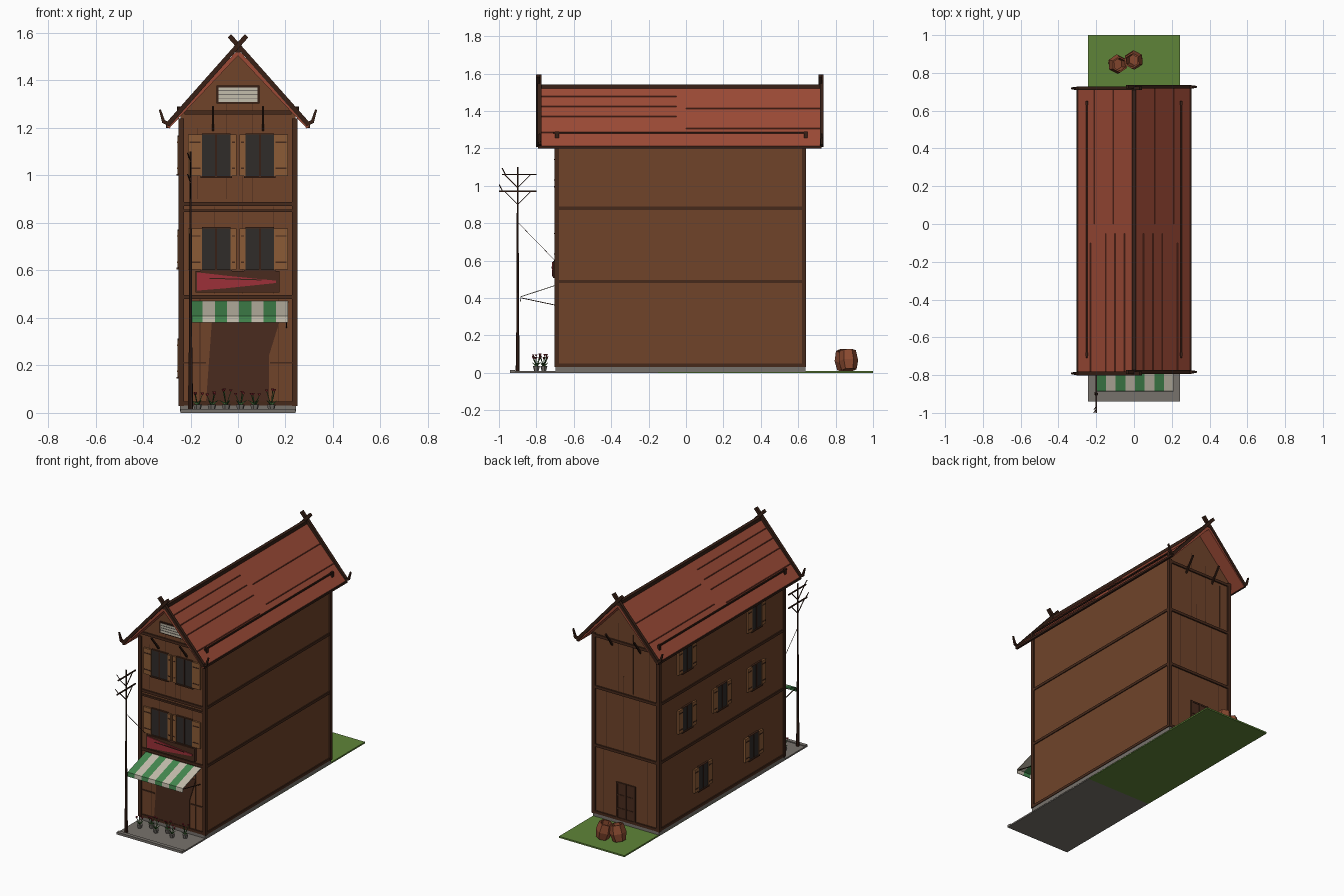
import bpy, bmesh, math, random
from mathutils import Vector, Matrix

if "Cube" in bpy.data.objects:
    bpy.data.objects.remove(bpy.data.objects["Cube"])

random.seed(4)


def mat(name, hexcol):
    m = bpy.data.materials.new(name)
    c = [int(hexcol[i:i + 2], 16) / 255 for i in (0, 2, 4)]
    m.diffuse_color = [((v + 0.055) / 1.055) ** 2.4 for v in c] + [1]
    m.use_nodes = True
    m.node_tree.nodes["Principled BSDF"].inputs["Base Color"].default_value = m.diffuse_color
    return m


WALL, BEAM, TRIM = mat("wall_wood", "70442a"), mat("beam_wood", "46291b"), mat("trim_wood", "372016")
ROOF, SEAM = mat("roof_red", "9c4a36"), mat("roof_seam", "6e3527")
SHUT, PANE, DOOR = mat("shutter_wood", "8b5b36"), mat("dark_pane", "302c2a"), mat("dark_door", "4a2b1e")
STONE, GRASS = mat("stone", "77726c"), mat("grass", "5f8438")
GREEN, CREAM = mat("awning_green", "44884f"), mat("cream", "c4bdac")
RED, LEAF, CRATE = mat("red", "9c3038"), mat("leaf", "3f6b35"), mat("barrel_wood", "8a4a30")


def finish(name, bm, m):
    bmesh.ops.recalc_face_normals(bm, faces=bm.faces)
    me = bpy.data.meshes.new(name)
    bm.to_mesh(me)
    bm.free()
    me.materials.append(m)
    ob = bpy.data.objects.new(name, me)
    bpy.context.collection.objects.link(ob)
    return ob


def box(name, x, y, z, m):
    bm = bmesh.new()
    size = (abs(x[1] - x[0]), abs(y[1] - y[0]), abs(z[1] - z[0]))
    mid = Vector((sum(x) / 2, sum(y) / 2, sum(z) / 2))
    bmesh.ops.create_cube(bm, size=1, matrix=Matrix.Translation(mid) @ Matrix.Diagonal((*size, 1)))
    return finish(name, bm, m)


def prism(name, pts, a, b, m, axis="y"):
    # profile in xz swept along y, or profile in yz swept along x
    bm = bmesh.new()
    put = (lambda p, t: (p[0], t, p[1])) if axis == "y" else (lambda p, t: (t, p[0], p[1]))
    f = bm.faces.new([bm.verts.new(put(p, a)) for p in pts])
    ext = bmesh.ops.extrude_face_region(bm, geom=[f])
    d = Vector((0, b - a, 0)) if axis == "y" else Vector((b - a, 0, 0))
    bmesh.ops.translate(bm, vec=d, verts=[v for v in ext["geom"] if isinstance(v, bmesh.types.BMVert)])
    return finish(name, bm, m)


def rod(name, p, q, r1, m, r2=None, sides=4):
    p, q = Vector(p), Vector(q)
    rot = (q - p).to_track_quat("Z", "Y").to_matrix().to_4x4()
    spin = Matrix.Rotation(math.pi / 4, 4, "Z")
    bm = bmesh.new()
    bmesh.ops.create_cone(bm, cap_ends=True, segments=sides, radius1=r1, radius2=r1 if r2 is None else r2,
                          depth=(q - p).length, matrix=Matrix.Translation((p + q) / 2) @ rot @ spin)
    return finish(name, bm, m)


# ground, kerb and foundation
box("pavement", (-.243, .243), (-.94, -.15), (0, .01), STONE)
box("lawn", (-.243, .243), (-.15, 1), (0, .01), GRASS)
box("kerb", (-.243, .243), (-.94, -.915), (0, .016), STONE)
box("foundation", (-.245, .245), (-.698, .638), (.005, .035), STONE)

# house body with gables
prism("house_body", [(-.243, .03), (.243, .03), (.243, 1.25), (0, 1.51), (-.243, 1.25)], -.692, .632, WALL)

# corner posts and floor beams
for s in (-1, 1):
    for y in (-.691, .631):
        box("corner_post", (s * .227, s * .251), (y - .011, y + .011), (.03, 1.24), BEAM)
    for z in (.04, .488, .88):
        box("side_beam", (s * .235, s * .249), (-.69, .63), (z - .009, z + .009), BEAM)
for y in (-.695, .635):
    for z in (.04, .488, .88, 1.225 if y > 0 else 1.265):
        w = .25 if z < 1.26 else .225
        box("gable_beam", (-w, w), (y - .006, y + .006), (z - .009, z + .009), BEAM)
box("front_beam", (-.24, .24), (-.701, -.69), (.845, .857), BEAM)

# plank joints on the two gable walls
for y in (-.692, .632):
    for x, z0, z1 in [(-.17, .9, 1.2), (-.05, .9, 1.3), (.06, .88, 1.35), (.15, .5, .87), (-.1, .5, .87),
                      (.02, .5, 1.0), (-.16, .04, .48), (.17, .04, .48)]:
        box("plank_joint", (x - .0015, x + .0015), (y - .0015, y + .0015), (z0, z1), BEAM)

# roof slabs, ridge, eaves
slope = lambda x: 1.53 - abs(x) * 1.065
prism("roof", [(-.30, 1.21), (0, 1.53), (.30, 1.21), (.29, 1.198), (0, 1.505), (-.29, 1.198)], -.79, .725, ROOF)
rod("ridge_beam", (0, -.792, 1.53), (0, .728, 1.53), .016, TRIM)
for s in (-1, 1):
    rod("eave_trim", (s * .297, -.79, 1.206), (s * .297, .725, 1.206), .010, TRIM)
    # snow guard
    rod("snow_guard", (s * .25, -.71, 1.283), (s * .25, .65, 1.283), .006, TRIM)
    for y in (-.69, .64):
        box("guard_foot", (s * .243, s * .257), (y - .01, y + .01), (1.25, 1.29), TRIM)
    # long roof seams
    for x, y0, y1 in [(.05, -.79, -.05), (.10, -.79, -.05), (.15, -.79, -.05), (.23, -.79, -.1),
                      (.21, 0, .72), (.11, 0, .72)]:
        rod("roof_seam", (s * x, y0, slope(x)), (s * x, y1, slope(x)), .003, SEAM)
    # crossed bargeboards with curled tips, and brackets under the overhang
    for y, wall, o in [(-.787, -.69, -.1), (.722, .63, .09)]:
        yy = y + s * .004
        rod("bargeboard", (-s * .036, yy, 1.588), (s * .297, yy, 1.213), .014, TRIM)
        rod("eave_curl", (s * .287, yy, 1.214), (s * .313, yy, 1.227), .011, TRIM)
        rod("eave_tip", (s * .312, yy, 1.222), (s * .329, yy, 1.277), .010, TRIM, .006)
        rod("gable_bracket", (s * .105, wall, 1.19), (s * .105, wall + o * .8, 1.29), .007, TRIM)


def window(on_front, u, z, inner, outer, w=.06, h=.087):
    # pane, centre bar, sill and shutters, on the front or on the left wall
    def piece(name, a, b, z0, z1, d, m):
        if on_front:
            box(name, (u + a, u + b), (-.69, -.692 - d), (z0, z1), m)
        else:
            box(name, (-.24, -.243 - d), (u + a, u + b), (z0, z1), m)
    piece("window_pane", -w, w, z - h, z + h, .008, PANE)
    piece("window_bar", -.004, .004, z - h, z + h, .012, TRIM)
    piece("window_sill", -w - .006, w + .006, z - h - .008, z - h, .015, BEAM)
    piece("window_head", -w, w, z + h, z + h + .005, .012, BEAM)
    for a, b in [(-w - inner, -w), (w, w + outer)]:
        piece("shutter", a, b, z - h, z + h, .012, SHUT)
        for k in (-.055, .055):
            piece("shutter_hinge", a + .006, b - .006, z + k - .003, z + k + .003, .014, BEAM)


for z in (.69, 1.085):
    window(True, -.092, z, .058, .025)
    window(True, .092, z, .025, .058)
for y, z in [(.345, 1.085), (-.39, 1.085), (.345, .69), (-.025, .69), (-.39, .69), (.176, .23), (-.36, .23)]:
    window(False, y, z, .045, .045, .05, .078)

# gable vent
box("vent_frame", (-.09, .09), (-.702, -.69), (1.303, 1.378), TRIM)
box("vent_panel", (-.083, .083), (-.705, -.69), (1.31, 1.371), CREAM)
for i in range(3):
    box("vent_slat", (-.083, .083), (-.707, -.70), (1.323 + i * .016, 1.327 + i * .016), STONE)

# shop front: doorway, side rails, sign board with pennant
prism("shop_doorway", [(-.135, .04), (.13, .04), (.13, .24), (.175, .385), (-.11, .385)], -.698, -.69, DOOR)
for s in (-1, 1):
    box("shop_rail", (s * .135, s * .235), (-.697, -.69), (.207, .215), BEAM)
box("sign_board", (-.18, .175), (-.712, -.69), (.508, .598), DOOR)
prism("sign_pennant", [(-.172, .515), (-.172, .592), (-.05, .578), (.16, .557), (.16, .547), (-.05, .525)],
      -.717, -.71, RED)
rod("sign_stripe", (-.12, -.718, .567), (.10, -.718, .56), .003, TRIM)

# striped awning with valance and stays
for i in range(8):
    a = -.2 + i * .0513
    prism("awning_stripe", [(-.692, .472), (-.885, .408), (-.887, .38), (-.883, .38), (-.881, .405), (-.692, .467)],
          a, a + .0513, CREAM if i % 2 else GREEN, "x")
for x in (-.195, .205):
    rod("awning_stay", (x, -.69, .36), (x, -.88, .40), .003, TRIM)

# back door with frame
box("back_door", (-.062, .062), (.63, .637), (.04, .28), DOOR)
for x in (-.065, 0, .065):
    box("door_stile", (x - .005, x + .005), (.63, .641), (.035, .285), BEAM)
for z in (.11, .2, .28):
    box("door_rail", (-.068, .068), (.63, .640), (z - .005, z + .005), BEAM)

# street pole with cross arms and wires
X, Y = -.2, -.9
rod("pole_base", (X, Y, 0), (X, Y, .2), .011, TRIM, .009, 6)
rod("pole", (X, Y, .18), (X, Y, 1.1), .008, TRIM, .004, 6)
for z, a in ((1.06, -.985), (.97, -1.0)):
    rod("cross_arm", (X, a, z), (X, -.80, z), .005, TRIM)
    rod("arm_tip", (X, a + .02, z), (X - .012, a + .002, z + .035), .003, TRIM)
    for s in (-1, 1):
        rod("arm_brace", (X, Y, z - .07), (X, Y + s * .07, z), .003, TRIM)
rod("pole_wire", (X, -.895, .8), (X, -.7, .6), .0015, TRIM)

# flower pots at the entrance
for i, x in enumerate((-.17, -.11, -.05, .01, .07, .14)):
    y = -.80 + .04 * (i % 2)
    rod("flower_pot", (x, y, .008), (x, y, .035), .012, STONE, .019, 6)
    for k in range(3):
        t = k * 2.1 + i
        q = (x + .02 * math.cos(t), y + .02 * math.sin(t), random.uniform(.07, .095))
        rod("flower_stem", (x, y, .03), q, .002, LEAF)
        rod("flower_head", q, (q[0], q[1], q[2] + .009), .003, RED, .008, 5)
        rod("flower_leaf", (x, y, .035), (x + .03 * math.cos(t + 1), y + .025 * math.sin(t + 1), .055), .006, LEAF, 0)

# two open barrels on the lawn
for x, y, ang in ((-.10, .848, .6), (.01, .872, -.5)):
    bm = bmesh.new()
    prev = [(.04, 0), (.052, .05), (.043, .105), (.034, .105), (.032, .03)]
    rings = [[bm.verts.new((r * math.cos(k * math.pi / 3), r * math.sin(k * math.pi / 3), z)) for k in range(6)]
             for r, z in prev]
    for lo, hi in zip(rings, rings[1:]):
        for k in range(6):
            bm.faces.new((lo[k], lo[(k + 1) % 6], hi[(k + 1) % 6], hi[k]))
    bm.faces.new(rings[0])
    bm.faces.new(rings[-1])
    ob = finish("barrel", bm, CRATE)
    ob.location, ob.rotation_euler = (x, y, .016), (.16, ang * .3, ang)
